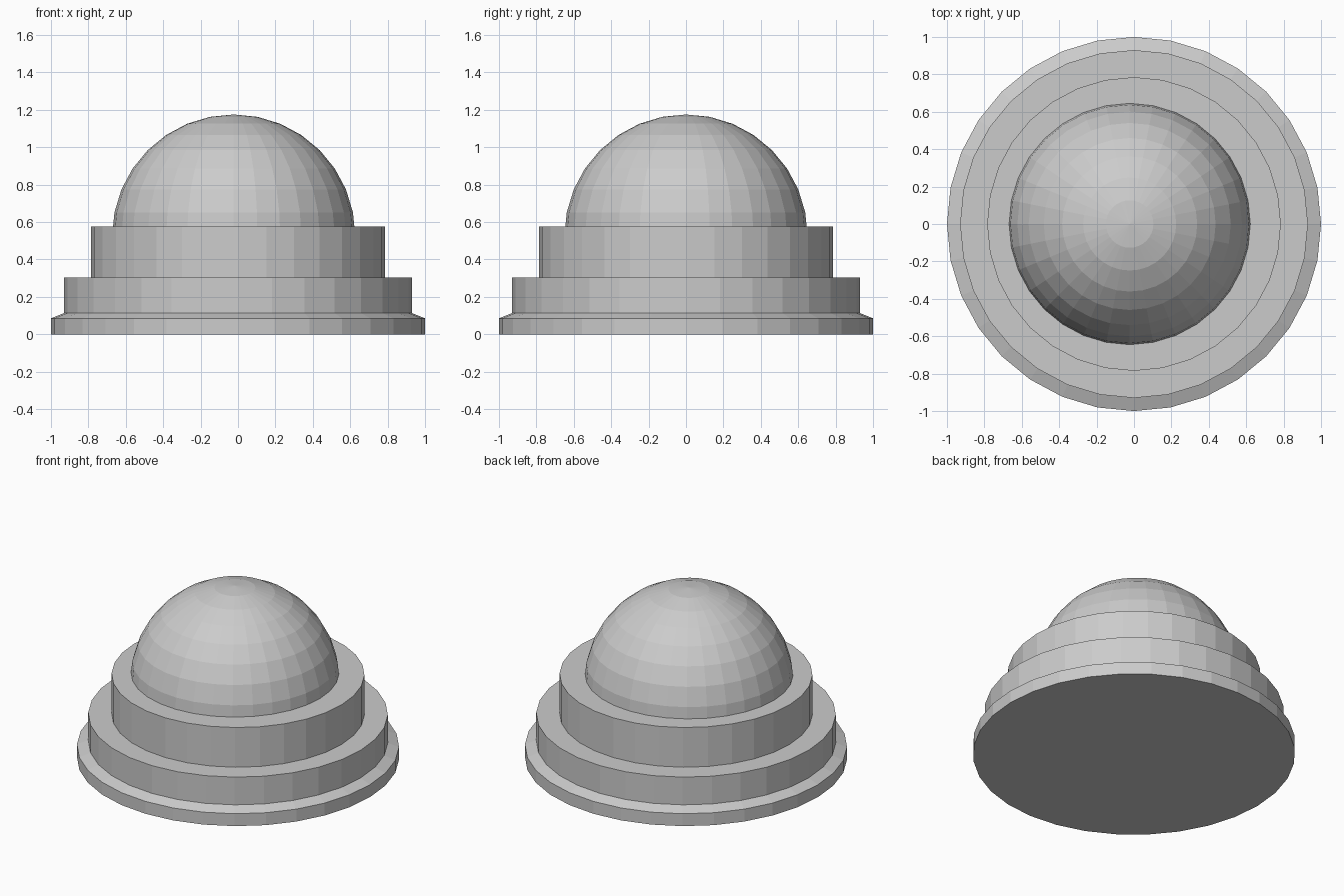
import bpy, bmesh
from math import sin, cos, tau, pi

if "Cube" in bpy.data.objects:
    bpy.data.objects.remove(bpy.data.objects["Cube"], do_unlink=True)

SEGMENTS = 32

grey = bpy.data.materials.new("light grey")
grey.use_nodes = True
colour = (0.6, 0.6, 0.6, 1)
grey.diffuse_color = colour
grey.node_tree.nodes["Principled BSDF"].inputs["Base Color"].default_value = colour


def lathe(name, profile, centre_x=0.0, cap_bottom=True):
    """Turn a (radius, height) profile about z; radius 0 makes a pole."""
    bm = bmesh.new()
    rings = []
    for r, z in profile:
        count = SEGMENTS if r > 0 else 1
        rings.append([bm.verts.new((centre_x + r * cos(tau * i / SEGMENTS),
                                    r * sin(tau * i / SEGMENTS), z))
                      for i in range(count)])
    for low, high in zip(rings, rings[1:]):
        for i in range(SEGMENTS):
            j = (i + 1) % SEGMENTS
            if len(high) == 1:
                bm.faces.new((low[i], low[j], high[0]))
            else:
                bm.faces.new((low[i], low[j], high[j], high[i]))
    if cap_bottom:
        bm.faces.new(rings[0][::-1])
    if len(rings[-1]) > 1:
        bm.faces.new(rings[-1])
    mesh = bpy.data.meshes.new(name)
    bm.to_mesh(mesh)
    bm.free()
    mesh.materials.append(grey)
    obj = bpy.data.objects.new(name, mesh)
    bpy.context.collection.objects.link(obj)
    return obj


# Stepped round base: bevelled foot, wide tier, narrow tier
lathe("stepped_base", [(1, 0), (1, 0.085), (0.93, 0.113), (0.93, 0.303),
                       (0.785, 0.303), (0.785, 0.575)])

# Dome, set slightly off centre and sunk into the top tier
radius, centre_z, bands = 0.65, 0.525, 8
dome = [(radius * cos(pi / 2 * k / bands), centre_z + radius * sin(pi / 2 * k / bands))
        for k in range(bands)]
lathe("dome", dome + [(0, centre_z + radius)], centre_x=-0.023, cap_bottom=False)
